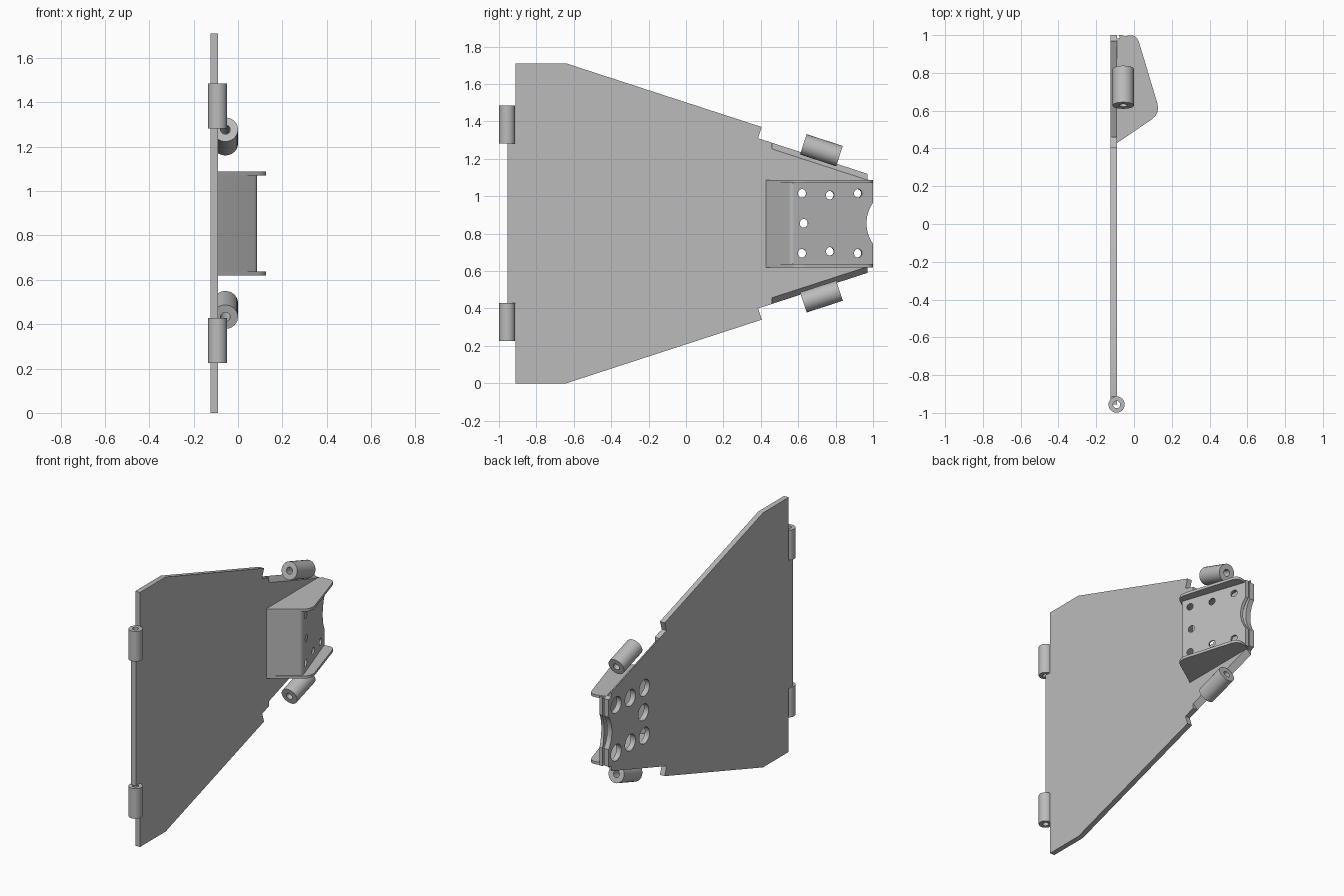
import bpy, bmesh, math
from mathutils import Vector, Matrix

cube = bpy.data.objects.get("Cube")
if cube:
    bpy.data.objects.remove(cube, do_unlink=True)

grey = bpy.data.materials.new("metal_grey")
grey.use_nodes = True
colour = (0.5, 0.5, 0.5, 1)
grey.diffuse_color = colour
grey.node_tree.nodes["Principled BSDF"].inputs["Base Color"].default_value = colour

MID = 0.855                 # mirror height
BACK, FACE = -0.125, -0.09  # plate surfaces in x


def finish(name, bm):
    bmesh.ops.recalc_face_normals(bm, faces=bm.faces)
    mesh = bpy.data.meshes.new(name)
    bm.to_mesh(mesh)
    bm.free()
    mesh.materials.append(grey)
    ob = bpy.data.objects.new(name, mesh)
    bpy.context.collection.objects.link(ob)
    return ob


def prism(name, points, offset):
    """Closed outline of 3D points extruded along offset."""
    bm = bmesh.new()
    face = bm.faces.new([bm.verts.new(p) for p in points])
    new = bmesh.ops.extrude_face_region(bm, geom=[face])["geom"]
    verts = [g for g in new if isinstance(g, bmesh.types.BMVert)]
    bmesh.ops.translate(bm, verts=verts, vec=offset)
    return finish(name, bm)


def rod(name, centre, axis, radius, length, sides=24):
    bm = bmesh.new()
    turn = Vector(axis).to_track_quat("Z", "Y").to_matrix().to_4x4()
    bmesh.ops.create_cone(bm, cap_ends=True, segments=sides, radius1=radius,
                          radius2=radius, depth=length,
                          matrix=Matrix.Translation(centre) @ turn)
    return finish(name, bm)


def cut(ob, cutter, keep=False):
    mod = ob.modifiers.new("cut", "BOOLEAN")
    mod.operation, mod.solver, mod.object = "DIFFERENCE", "EXACT", cutter
    cutter.hide_render = True
    bpy.context.view_layer.objects.active = ob
    bpy.ops.object.modifier_apply(modifier=mod.name)
    if not keep:
        bpy.data.objects.remove(cutter, do_unlink=True)


def smooth(ob):
    bpy.ops.object.select_all(action="DESELECT")
    ob.select_set(True)
    bpy.context.view_layer.objects.active = ob
    bpy.ops.object.shade_smooth_by_angle(angle=math.radians(30))


def rounded(points, radius, steps=6):
    """Soften every corner that has a radius."""
    out = []
    for i, p in enumerate(points):
        p = Vector(p)
        if not radius[i]:
            out.append(p)
            continue
        a = p + (Vector(points[i - 1]) - p).normalized() * radius[i]
        b = p + (Vector(points[(i + 1) % len(points)]) - p).normalized() * radius[i]
        for k in range(steps + 1):
            t = k / steps
            out.append(a * (1 - t) ** 2 + p * 2 * t * (1 - t) + b * t * t)
    return out


# Main plate: half outline in (y, height above the middle), mirrored
half = [(-0.955, 0.43), (-0.912, 0.43), (-0.912, MID), (-0.64, MID),
        (0.405, 0.515), (0.385, 0.455), (0.97, 0.265), (0.97, 0.235), (1.0, 0.225)]
outline = half + [(y, -h) for y, h in reversed(half)]
plate = prism("main_plate", [(BACK, y, MID + h) for y, h in outline],
              (FACE - BACK, 0, 0))

# Chamfers along the two slanted rear edges
for s in (1, -1):
    y0, h0, slope = 0.46, 0.4306, -0.325
    section = [(BACK, 0), (FACE, -0.033), (FACE + 0.03, -0.033),
               (FACE + 0.03, 0.05), (BACK, 0.05)]
    cut(plate, prism("chamfer_cutter",
                     [(x, y0, MID + s * (h0 + d)) for x, d in section],
                     (0, 0.52, s * 0.52 * slope)))

# Folded bracket web: front wall and sloping hole panel
T = 0.018
outer = rounded([(FACE - 0.005, 0.425), (0.09, 0.56), (-0.058, 1.0)], [0, 0.02, 0])
inner = rounded([(-0.08, 1.0), (0.082, 0.585), (FACE - 0.005, 0.448)], [0, 0.02, 0])
web = prism("bracket_web", [(p.x, p.y, 0.622) for p in outer + inner], (0, 0, 0.464))

# Bracket flanges above and below the web
side = rounded([(FACE - 0.005, 0.425), (0.14, 0.585), (0.012, 1.01), (FACE - 0.005, 0.98)],
               [0, 0.06, 0.05, 0])
for name, z in (("upper", 1.07), ("lower", 0.62)):
    smooth(prism(name + "_bracket_flange", [(p.x, p.y, z) for p in side], (0, 0, T)))

# Bolt holes in the web with wider access holes in the plate
holes = [(0.63, 0)] + [(y, s * h) for s in (1, -1)
                       for y, h in ((0.62, 0.16), (0.77, 0.15), (0.92, 0.16))]
normal = Vector((0.44, 0.148, 0)).normalized()
for y, h in holes:
    x = 0.09 - (y - 0.56) * 0.148 / 0.44
    cut(web, rod("bolt_cutter", (x, y, MID + h), normal, 0.023, 0.09))
    cut(plate, rod("access_cutter", (BACK, y, MID + h), (1, 0, 0), 0.055, 0.1))

# Concave rear end through plate and web
scoop = rod("scoop_cutter", (0, 1.155, MID), (1, 0, 0), 0.19, 0.6, 64)
cut(plate, scoop, keep=True)
cut(web, scoop)
smooth(plate)
smooth(web)


def barrel(name, centre, axis, radius, hole, length):
    ob = rod(name, centre, axis, radius, length)
    cut(ob, rod("bore_cutter", centre, axis, hole, length * 2))
    smooth(ob)


# Hinge barrels: two upright at the front, two slanted at the rear edges
for name, s in (("upper", 1), ("lower", -1)):
    barrel(name + "_front_hinge", (-0.092, -0.956, MID + s * 0.528),
           (0, 0, 1), 0.043, 0.019, 0.202)
    barrel(name + "_rear_hinge", (-0.057, 0.724, MID + s * 0.391),
           (0, 1, -0.325 * s), 0.057, 0.022, 0.203)
